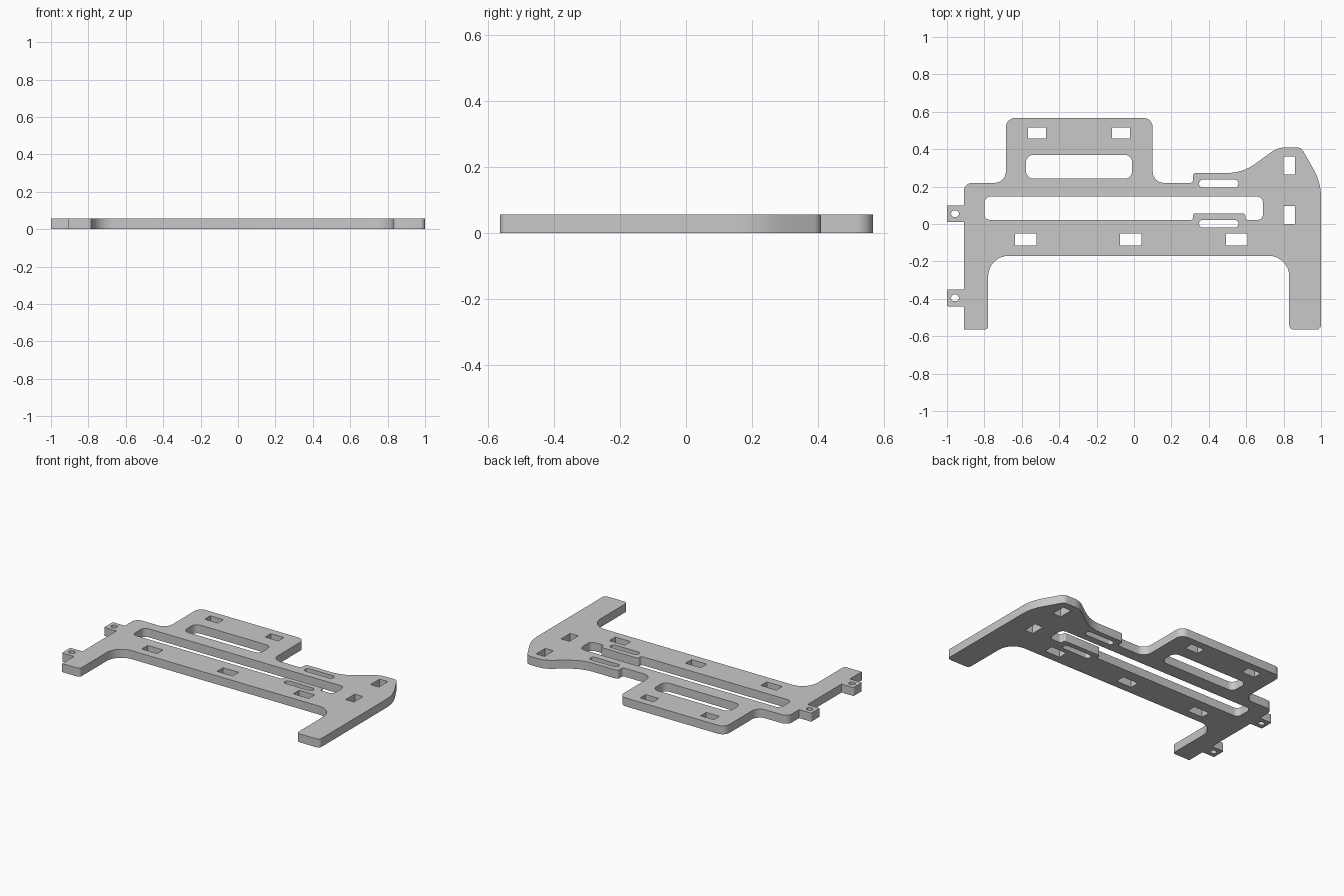
import bpy
import bmesh
import math
from mathutils import Vector

THICK = 0.057

cube = bpy.data.objects.get("Cube")
if cube:
    bpy.data.objects.remove(cube, do_unlink=True)


def rounded(corners, steps=8):
    """Replace each (x, y, radius) corner by a tangent arc."""
    out = []
    n = len(corners)
    for i, (x, y, r) in enumerate(corners):
        p = Vector((x, y, 0))
        if r == 0:
            out.append(p)
            continue
        a = (Vector((*corners[i - 1][:2], 0)) - p).normalized()
        b = (Vector((*corners[(i + 1) % n][:2], 0)) - p).normalized()
        half = a.angle(b) / 2
        reach = r / math.tan(half)
        centre = p + (a + b).normalized() * r / math.sin(half)
        start = (p + a * reach - centre).normalized()
        end = (p + b * reach - centre).normalized()
        out += [centre + r * start.slerp(end, k / steps) for k in range(steps + 1)]
    return out


def box(x0, x1, y0, y1, r=0):
    return rounded([(x0, y0, r), (x1, y0, r), (x1, y1, r), (x0, y1, r)])


# Outer edge, starting at the left leg and running counter-clockwise
tabs = []
for top in (0.1, -0.35):
    tabs += [(-0.91, top, 0), (-1, top, 0.006), (-1, top - 0.09, 0.006), (-0.91, top - 0.09, 0)]
outline = rounded([
    (-0.91, -0.565, 0), (-0.78, -0.565, 0.02), (-0.78, -0.17, 0.11),
    (0.83, -0.17, 0.11), (0.83, -0.565, 0.025), (1, -0.565, 0.025),
    (1, 0.222, 0.3), (0.893, 0.41, 0.04), (0.77, 0.41, 0.13),
    (0.58, 0.273, 0.25), (0.315, 0.273, 0.015), (0.315, 0.22, 0.015),
    (0.1, 0.22, 0.06), (0.1, 0.567, 0.05), (-0.685, 0.567, 0.05),
    (-0.685, 0.22, 0.06), (-0.91, 0.22, 0.045)] + tabs)

# Long window with a raised step in its lower edge
window = rounded([
    (-0.8, 0.022, 0.03), (0.315, 0.022, 0.012), (0.315, 0.056, 0.012),
    (0.595, 0.056, 0.012), (0.595, 0.022, 0.012), (0.69, 0.022, 0.03),
    (0.69, 0.147, 0.035), (-0.8, 0.147, 0.035)])

holes = [window, box(-0.577, -0.01, 0.242, 0.37, 0.04)]
# Mounting holes along the upper panel, the cross bar and the right side
holes += [box(x, x + 0.097, 0.457, 0.516) for x in (-0.567, -0.118)]
holes += [box(x, x + 0.115, -0.115, -0.052) for x in (-0.635, -0.074, 0.491)]
holes += [box(0.8, 0.861, y, y + 0.096) for y in (0, 0.264)]
# Strap slots and tab holes
holes += [box(0.348, 0.558, y, y + 0.042, 0.02) for y in (-0.02, 0.195)]
holes += [box(-0.978, -0.936, y, y + 0.036, 0.0179) for y in (0.037, -0.413)]

# Filled and extruded flat profile
curve = bpy.data.curves.new("plate_profile", "CURVE")
curve.dimensions = "2D"
curve.fill_mode = "BOTH"
curve.extrude = THICK / 2
for loop in [outline] + holes:
    spline = curve.splines.new("POLY")
    spline.points.add(len(loop) - 1)
    for point, co in zip(spline.points, loop):
        point.co = (co.x, co.y, 0, 1)
    spline.use_cyclic_u = True
    spline.use_smooth = False
profile = bpy.data.objects.new("plate_profile", curve)
bpy.context.collection.objects.link(profile)
mesh = bpy.data.meshes.new_from_object(
    profile.evaluated_get(bpy.context.evaluated_depsgraph_get()))
bpy.data.objects.remove(profile, do_unlink=True)

# Weld caps to walls and stand the plate on the ground
bm = bmesh.new()
bm.from_mesh(mesh)
bmesh.ops.remove_doubles(bm, verts=bm.verts, dist=0.0001)
bmesh.ops.recalc_face_normals(bm, faces=bm.faces)
bmesh.ops.translate(bm, verts=bm.verts, vec=(0, 0, THICK / 2))
bm.to_mesh(mesh)
bm.free()

grey = bpy.data.materials.new("plain_grey")
grey.use_nodes = True
colour = (0.584, 0.584, 0.584, 1)
grey.diffuse_color = colour
grey.node_tree.nodes["Principled BSDF"].inputs["Base Color"].default_value = colour
mesh.materials.clear()
mesh.materials.append(grey)

plate = bpy.data.objects.new("mounting_plate", mesh)
bpy.context.collection.objects.link(plate)
bpy.ops.object.select_all(action="DESELECT")
plate.select_set(True)
bpy.context.view_layer.objects.active = plate
bpy.ops.object.shade_smooth_by_angle(angle=math.radians(30))
